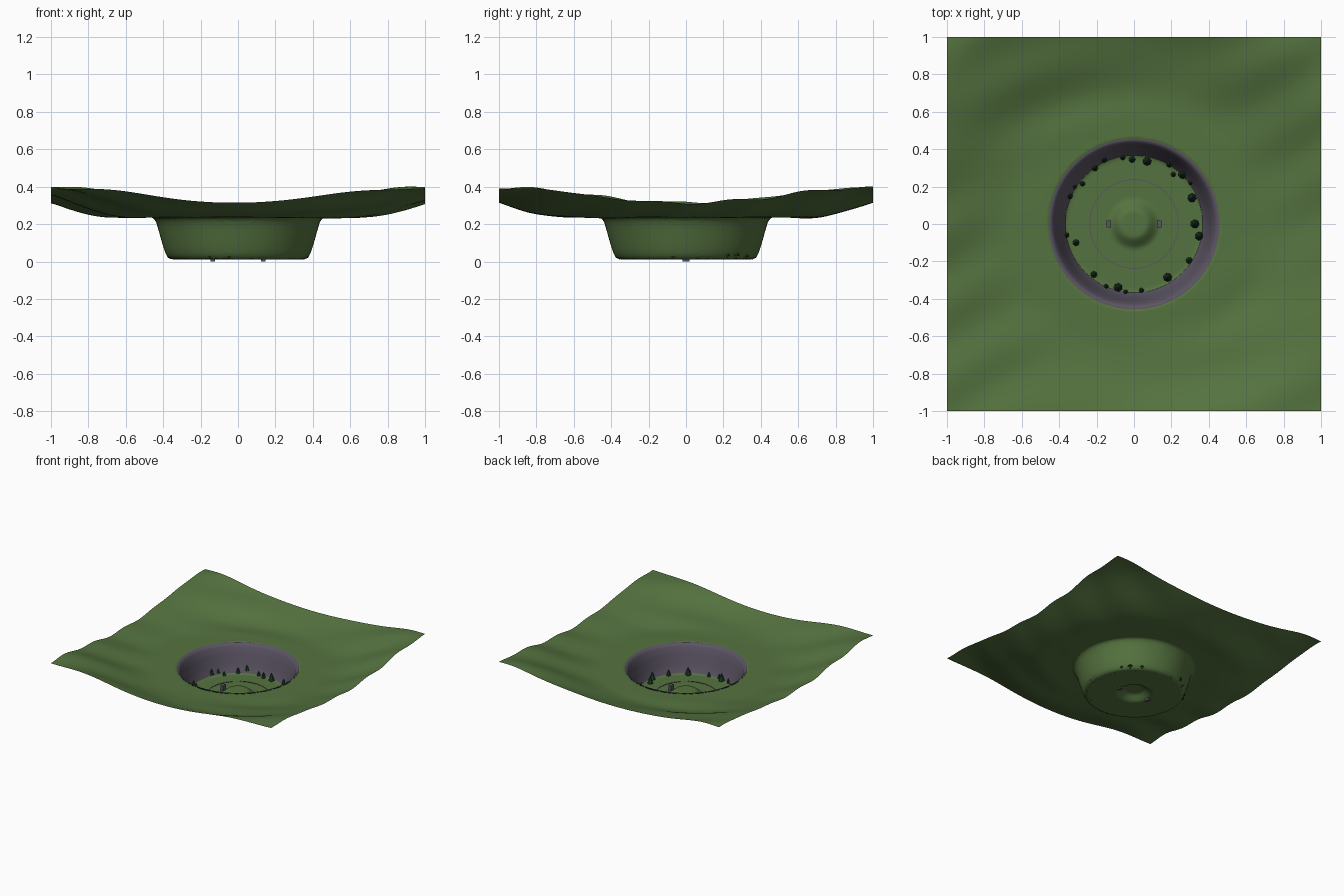
import bpy, bmesh, math
from mathutils import Matrix, Vector

if "Cube" in bpy.data.objects:
    bpy.data.objects.remove(bpy.data.objects["Cube"])


def material(name, rgb):
    m = bpy.data.materials.new(name)
    m.use_nodes = True
    m.diffuse_color = (*rgb, 1)
    m.node_tree.nodes["Principled BSDF"].inputs["Base Color"].default_value = (*rgb, 1)
    return m


GRASS = material("grass green", (0.09, 0.17, 0.05))
ROCK = material("purple grey rock", (0.105, 0.09, 0.125))
PINE = material("dark pine green", (0.015, 0.045, 0.022))
BARK = material("bark brown", (0.06, 0.04, 0.025))

FLOOR, RIM = 0.012, 0.235
# Pit cross-section as radius and height, from the floor edge to the rim
PIT = [(0.355, FLOOR), (0.375, 0.02), (0.39, 0.05), (0.40, 0.08),
       (0.42, 0.15), (0.437, 0.21), (0.455, RIM)]


def finish(name, bm, mats, smooth=False):
    me = bpy.data.meshes.new(name)
    bm.to_mesh(me)
    bm.free()
    for m in mats:
        me.materials.append(m)
    for p in me.polygons:
        p.use_smooth = smooth
    ob = bpy.data.objects.new(name, me)
    bpy.context.collection.objects.link(ob)
    return ob


def smoothstep(a, b, v):
    t = min(max((v - a) / (b - a), 0), 1)
    return t * t * (3 - 2 * t)


def ground(x, y):
    r = math.hypot(x, y)
    if r <= PIT[0][0]:
        # Flat pit floor with a low mound in the middle
        return FLOOR + 0.045 * (1 - smoothstep(0.065, 0.14, r))
    for (r0, z0), (r1, z1) in zip(PIT, PIT[1:]):
        if r <= r1:
            return z0 + (z1 - z0) * (r - r0) / (r1 - r0)
    # Gentle diagonal ripples on a bowl that rises to the corners
    ripple = math.sin(16 * (y - 0.35 * x) + 1.5 * math.sin(3 * x)) * math.cos(2.5 * x + 1.5 * y)
    return RIM + 0.158 * smoothstep(0.65, 1.35, r) + 0.009 * ripple * smoothstep(0.46, 0.8, r)


# Terrain sheet
bm = bmesh.new()
bmesh.ops.create_grid(bm, x_segments=160, y_segments=160, size=1)
for v in bm.verts:
    v.co.z = ground(v.co.x, v.co.y)
finish("terrain", bm, [GRASS], True)


def lathe(name, profile, mat, steps, smooth):
    bm = bmesh.new()
    vs = [bm.verts.new((r, 0, z)) for r, z in profile]
    es = [bm.edges.new(pair) for pair in zip(vs, vs[1:])]
    bmesh.ops.spin(bm, geom=vs + es, axis=(0, 0, 1), cent=(0, 0, 0),
                   angle=math.tau, steps=steps, use_duplicate=False)
    bmesh.ops.remove_doubles(bm, verts=bm.verts, dist=0.0001)
    bmesh.ops.recalc_face_normals(bm, faces=bm.faces)
    # Make an open surface face the axis
    f = max(bm.faces, key=lambda f: abs(f.normal.z) < 0.7)
    c = f.calc_center_median()
    if f.normal.dot(Vector((-c.x, -c.y, 0))) < 0:
        bmesh.ops.reverse_faces(bm, faces=bm.faces)
    return finish(name, bm, [mat], smooth)


# Rock wall lining the pit, with a narrow lip over the grass
lining = [(r - 0.008, z + 0.002) for r, z in PIT[1:]]
lathe("rock_wall", lining + [(0.456, RIM + 0.001)], ROCK, 96, True)

# Thin stone ring set into the floor
lathe("floor_ring", [(0.236, FLOOR), (0.236, FLOOR + 0.003),
                     (0.241, FLOOR + 0.003), (0.241, FLOOR)], ROCK, 24, False)

# Pair of standing stones beside the mound
for side, label in ((1, "left"), (-1, "right")):
    bm = bmesh.new()
    bmesh.ops.create_cube(bm, size=1, matrix=Matrix.Translation((side * 0.135, 0, 0.03))
                          @ Matrix.Diagonal((0.026, 0.036, 0.06, 1)))
    finish(label + "_standing_stone", bm, [ROCK])


def cone(bm, r1, r2, z0, z1, index):
    before = set(bm.faces)
    bmesh.ops.create_cone(bm, cap_ends=True, segments=7, radius1=r1, radius2=r2,
                          depth=z1 - z0, matrix=Matrix.Translation((0, 0, (z0 + z1) / 2)))
    for f in set(bm.faces) - before:
        f.material_index = index


# Pine trees around the pit floor: x, y and S, M or L for size
SIZES = {"S": 0.014, "M": 0.018, "L": 0.024}
TREES = [(-.16, .345, "M"), (-.21, .30, "M"), (-.06, .355, "S"), (-.01, .345, "M"),
         (.07, .335, "L"), (.19, .32, "M"), (.21, .265, "S"), (.26, .265, "L"),
         (.305, .22, "S"), (.31, .14, "L"), (.325, 0, "L"), (.35, -.065, "L"),
         (.295, -.195, "M"), (.18, -.285, "L"), (.04, -.355, "S"), (-.045, -.365, "S"),
         (-.085, -.34, "L"), (-.15, -.335, "S"), (-.215, -.27, "M"), (-.31, -.10, "M"),
         (-.36, -.06, "S"), (-.345, .15, "M"), (-.32, .2, "S"), (-.275, .215, "S")]
tree_meshes = {}
for key, r in SIZES.items():
    bm = bmesh.new()
    cone(bm, r * 0.22, r * 0.18, 0, r * 0.9, 1)
    cone(bm, r, r * 0.25, r * 0.6, r * 2, 0)
    cone(bm, r * 0.72, 0, r * 1.5, r * 3.2, 0)
    ob = finish("tree_pattern", bm, [PINE, BARK])
    tree_meshes[key] = ob.data
    bpy.data.objects.remove(ob)
for i, (x, y, key) in enumerate(TREES):
    tree = bpy.data.objects.new("pine_tree", tree_meshes[key])
    tree.location = (x, y, ground(x, y) - 0.002)
    tree.rotation_euler.z = i
    bpy.context.collection.objects.link(tree)
